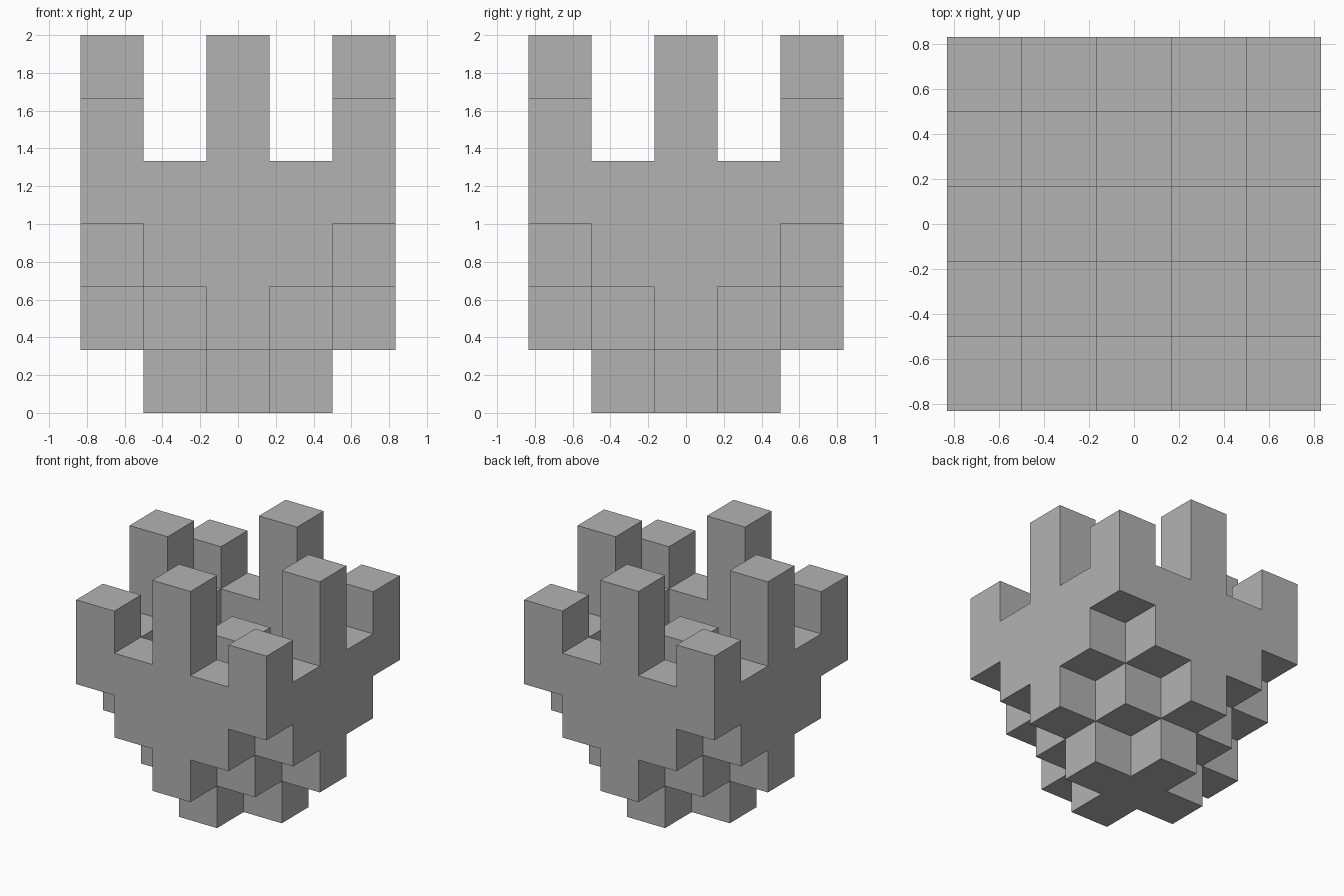
import bpy, bmesh
from mathutils import Vector

cube = bpy.data.objects.get("Cube")
if cube:
    bpy.data.objects.remove(cube, do_unlink=True)

UNIT = 1 / 3      # edge of one block
REACH = 2         # blocks from the centre to the rim
SPIKE = 3         # spike height in blocks

# Plain grey material
grey = bpy.data.materials.new("plain grey")
grey.use_nodes = True
colour = (0.448, 0.448, 0.448, 1)
grey.diffuse_color = colour
grey.node_tree.nodes["Principled BSDF"].inputs["Base Color"].default_value = colour

# Block layout: a stepped bowl rising with distance from the centre
span = range(-REACH, REACH + 1)
blocks = set()
for x in span:
    for y in span:
        steps = abs(x) + abs(y)
        bottom, top = max(0, steps - 1), steps + 1
        # Spikes in the centre and in the middle of each side
        if (x, y) == (0, 0) or (steps == REACH and 0 in (x, y)):
            top += SPIKE
        blocks.update((x, y, z) for z in range(bottom, top))


def add_side(bm, block, axis, sign):
    """Add one square side of a block, facing along the signed axis."""
    normal, u = Vector(), Vector()
    normal[axis] = sign
    u[(axis + 1) % 3] = 1
    v = normal.cross(u)
    centre = Vector(block) + Vector((0, 0, 0.5)) + normal / 2
    corners = (-u - v, u - v, u + v, v - u)
    bm.faces.new([bm.verts.new((centre + c / 2) * UNIT) for c in corners])


# Outer skin: only the sides with no neighbouring block
bm = bmesh.new()
for block in sorted(blocks):
    for axis in range(3):
        for sign in (-1, 1):
            neighbour = list(block)
            neighbour[axis] += sign
            if tuple(neighbour) not in blocks:
                add_side(bm, block, axis, sign)

# Weld the skin and merge coplanar squares into clean flat faces
bmesh.ops.remove_doubles(bm, verts=bm.verts[:], dist=0.001)
bmesh.ops.dissolve_limit(bm, angle_limit=0.01, verts=bm.verts[:], edges=bm.edges[:])

mesh = bpy.data.meshes.new("stepped_bowl_with_spikes")
bm.to_mesh(mesh)
bm.free()
mesh.materials.append(grey)
bowl = bpy.data.objects.new("stepped_bowl_with_spikes", mesh)
bpy.context.collection.objects.link(bowl)
